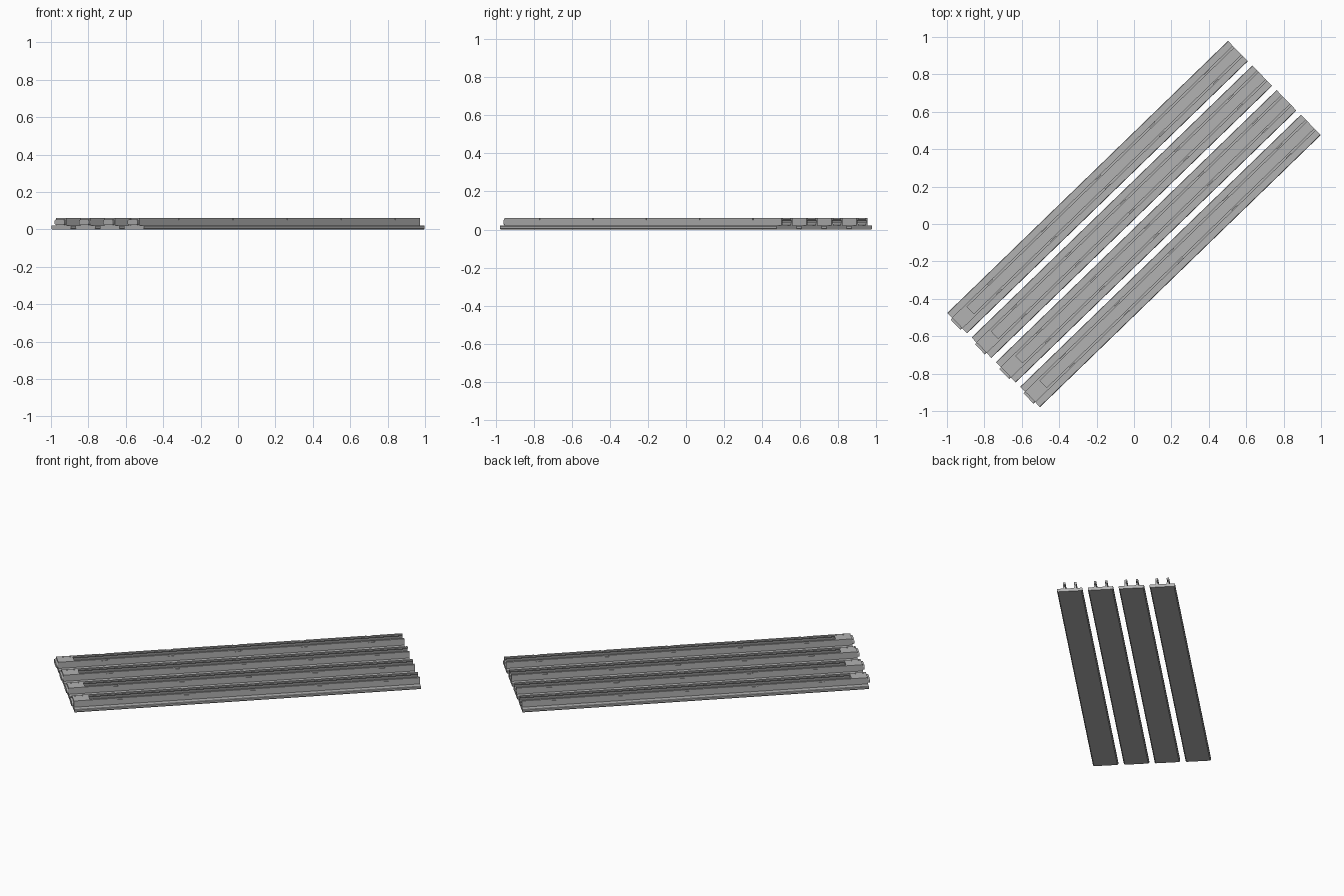
import bpy, bmesh, math
from mathutils import Matrix

if "Cube" in bpy.data.objects:
    bpy.data.objects.remove(bpy.data.objects["Cube"])

ANGLE = math.radians(44.1)
HALF = 1.045          # half length of a rail
STEP = (0.13, -0.1315)  # offset from one rail to the next

grey = bpy.data.materials.new("metal grey")
grey.diffuse_color = (0.45, 0.45, 0.45, 1)
grey.use_nodes = True
grey.node_tree.nodes["Principled BSDF"].inputs["Base Color"].default_value = grey.diffuse_color


def extrude(name, profile, u0, u1):
    """Sweep a closed (v, z) profile along the local x axis."""
    bm = bmesh.new()
    ends = [[bm.verts.new((u, v, z)) for v, z in profile] for u in (u0, u1)]
    bm.faces.new(ends[0])
    bm.faces.new(ends[1])
    n = len(profile)
    for i in range(n):
        j = (i + 1) % n
        bm.faces.new((ends[0][i], ends[0][j], ends[1][j], ends[1][i]))
    bmesh.ops.recalc_face_normals(bm, faces=bm.faces)
    me = bpy.data.meshes.new(name)
    bm.to_mesh(me)
    bm.free()
    me.materials.append(grey)
    ob = bpy.data.objects.new(name, me)
    bpy.context.collection.objects.link(ob)
    return ob


def rounded(hw, z0, z1, r, seg=4):
    """Rounded rectangle profile."""
    pts = []
    for k, (cv, cz) in enumerate([(hw - r, z1 - r), (r - hw, z1 - r),
                                  (r - hw, z0 + r), (hw - r, z0 + r)]):
        for i in range(seg + 1):
            a = math.pi / 2 * (k + i / seg)
            pts.append((cv + r * math.cos(a), cz + r * math.sin(a)))
    return pts


# base plate with chamfered long edges
base = extrude("base_plate", [(-0.070, 0), (0.070, 0), (0.076, 0.006), (0.076, 0.017),
                              (0.073, 0.02), (-0.073, 0.02), (-0.076, 0.017),
                              (-0.076, 0.006)], -HALF, HALF)

# channel walls with a raceway groove along the inside
wall = [(0.040, 0.02), (0.040, 0.061), (0.026, 0.061), (0.026, 0.053),
        (0.033, 0.046), (0.033, 0.036), (0.026, 0.029), (0.026, 0.02)]
walls = [extrude(n, [(s * v, z) for v, z in wall], -HALF, HALF)
         for n, s in (("left_wall", 1), ("right_wall", -1))]

# small notches along the outer top edge of both walls
bm = bmesh.new()
for k in range(-2, 3):
    for s in (-1, 1):
        m = Matrix.Translation((0.04 + 0.403 * k, s * 0.041, 0.057)) @ \
            Matrix.Diagonal((0.036, 0.012, 0.012, 1))
        bmesh.ops.create_cube(bm, size=1, matrix=m)
me = bpy.data.meshes.new("notch_cutter")
bm.to_mesh(me)
bm.free()
cutter = bpy.data.objects.new("notch_cutter", me)
bpy.context.collection.objects.link(cutter)
cutter.hide_render = True
for w in walls:
    mod = w.modifiers.new("notches", 'BOOLEAN')
    mod.object = cutter
    mod.operation = 'DIFFERENCE'
    mod.solver = 'EXACT'
    bpy.context.view_layer.objects.active = w
    bpy.ops.object.modifier_apply(modifier=mod.name)
bpy.data.objects.remove(cutter)

# solid end block and the rounded tab protruding from it
block = extrude("end_block", [(-0.034, 0.02), (0.034, 0.02), (0.034, 0.0605),
                              (-0.034, 0.0605)], -HALF + 0.001, -0.946)
tab = extrude("end_tab", rounded(0.038, 0.024, 0.052, 0.009), -1.057, -1.03)

# four parallel rails
parts = [base, *walls, block, tab]
for i in range(4):
    place = Matrix.Translation(((i - 1.5) * STEP[0], (i - 1.5) * STEP[1], 0)) @ \
        Matrix.Rotation(ANGLE, 4, 'Z')
    for p in parts:
        ob = p
        if i < 3:
            ob = p.copy()
            ob.name = f"{p.name}_{i + 1}"
            bpy.context.collection.objects.link(ob)
        ob.matrix_world = place
